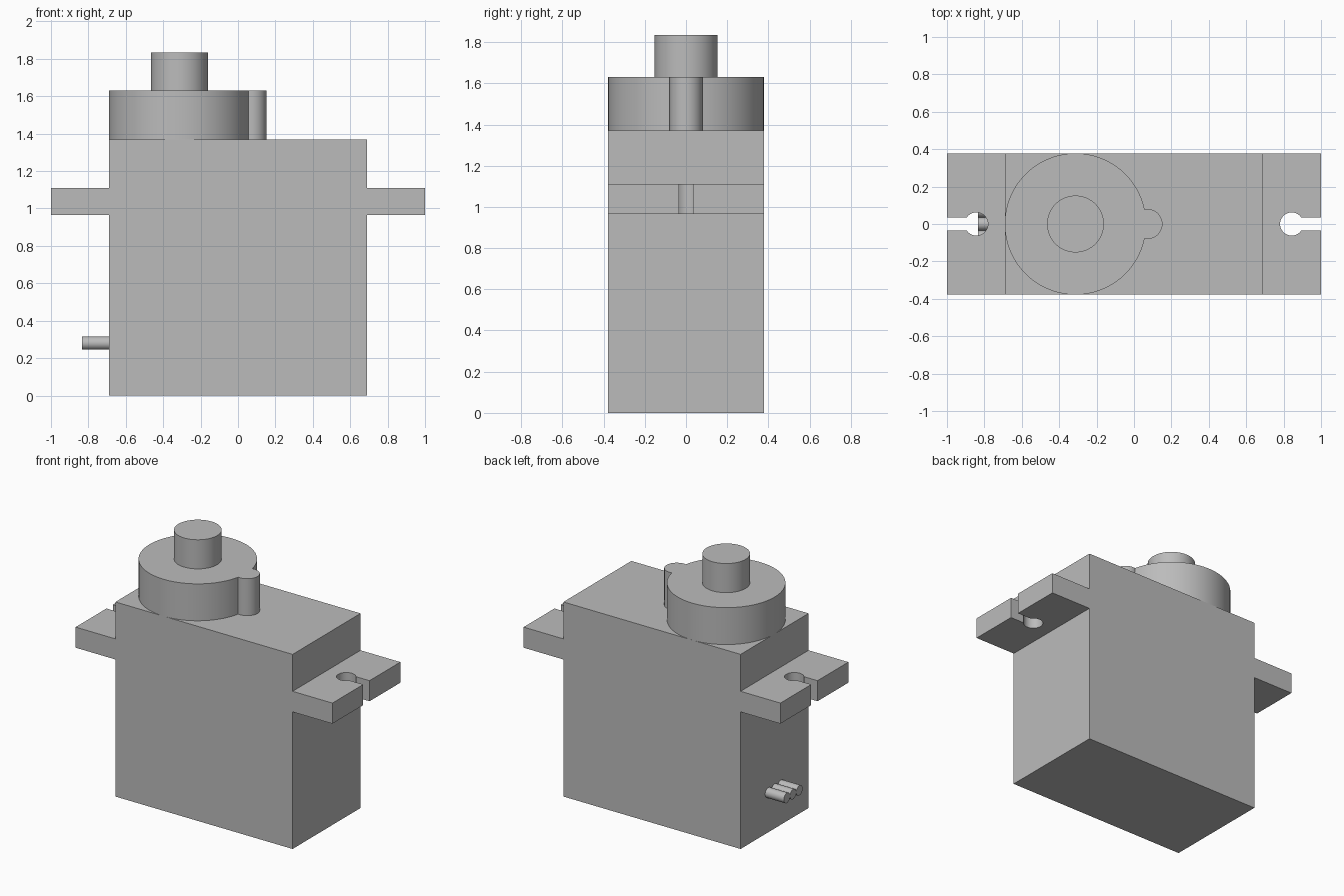
import bpy, bmesh
from math import sin, cos, asin, atan2, sqrt, pi, radians

cube = bpy.data.objects.get("Cube")
if cube:
    bpy.data.objects.remove(cube, do_unlink=True)

grey = bpy.data.materials.new("plain grey")
grey.use_nodes = True
grey.diffuse_color = (0.5, 0.5, 0.5, 1)
grey.node_tree.nodes["Principled BSDF"].inputs["Base Color"].default_value = (0.5, 0.5, 0.5, 1)


def arc(cx, cy, r, start, end, steps):
    """Points along an arc, both ends included."""
    angles = [start + (end - start) * i / steps for i in range(steps + 1)]
    return [(cx + r * cos(a), cy + r * sin(a)) for a in angles]


def prism(name, outline, low, high, axis="z"):
    """Extrude a closed outline along z, or along x with the outline in (y, z)."""
    bm = bmesh.new()
    if axis == "z":
        points, push = [(u, v, low) for u, v in outline], (0, 0, high - low)
    else:
        points, push = [(low, u, v) for u, v in outline], (high - low, 0, 0)
    base = bm.faces.new([bm.verts.new(p) for p in points])
    top = bmesh.ops.extrude_face_region(bm, geom=[base], use_keep_orig=True)["geom"]
    bmesh.ops.translate(bm, vec=push, verts=[g for g in top if isinstance(g, bmesh.types.BMVert)])
    bmesh.ops.recalc_face_normals(bm, faces=bm.faces)
    mesh = bpy.data.meshes.new(name)
    bm.to_mesh(mesh)
    bm.free()
    mesh.materials.append(grey)
    obj = bpy.data.objects.new(name, mesh)
    bpy.context.collection.objects.link(obj)
    bpy.ops.object.select_all(action="DESELECT")
    obj.select_set(True)
    bpy.context.view_layer.objects.active = obj
    bpy.ops.object.shade_smooth_by_angle(angle=radians(30))
    return obj


half_x, half_y = 0.69, 0.378
body_top, cap_top, shaft_top = 1.37, 1.63, 1.835

# Main case
prism("case", [(-half_x, -half_y), (half_x, -half_y), (half_x, half_y), (-half_x, half_y)],
      0, body_top)

# Mounting ears with a keyhole slot open at the outer end
hole_x, hole_r, slot = 0.843, 0.062, 0.035
opening = asin(slot / hole_r)
ear = [(half_x, -half_y), (1, -half_y), (1, -slot)]
ear += arc(hole_x, 0, hole_r, -opening, opening - 2 * pi, 40)
ear += [(1, slot), (1, half_y), (half_x, half_y)]
for side, name in ((1, "left_ear"), (-1, "right_ear")):
    prism(name, [(side * x, y) for x, y in ear], 0.965, 1.11)

# Gear housing: large disc with a small round lobe merged into one outline
gear_x, gear_r, lobe_r, gap = -0.313, half_y, 0.08, 0.385
meet = (gap ** 2 + gear_r ** 2 - lobe_r ** 2) / (2 * gap)
rise = sqrt(gear_r ** 2 - meet ** 2)
disc_a, lobe_a = atan2(rise, meet), atan2(rise, meet - gap)
housing = arc(gear_x, 0, gear_r, disc_a, 2 * pi - disc_a, 80)
housing += arc(gear_x + gap, 0, lobe_r, -lobe_a, lobe_a, 24)[1:-1]
prism("gear_housing", housing, body_top, cap_top)

# Output shaft
prism("output_shaft", arc(gear_x, 0, 0.152, 0, 2 * pi, 64)[:-1], cap_top, shaft_top)

# Three cable stubs side by side
for i, name in enumerate(("back_wire", "middle_wire", "front_wire")):
    prism(name, arc(0.07 - 0.07 * i, 0.28, 0.035, 0, 2 * pi, 32)[:-1], -0.835, -half_x, "x")
